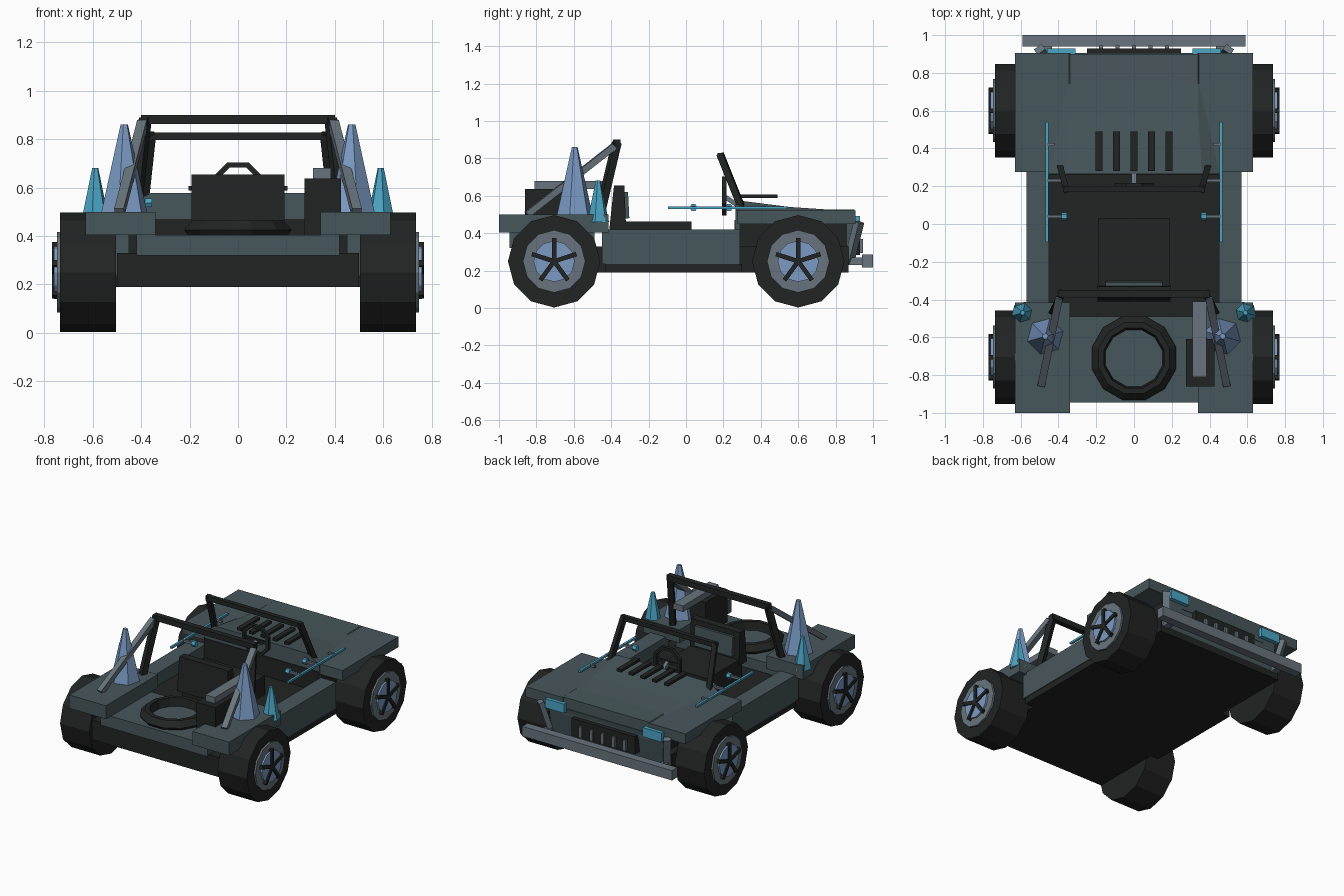
import bpy, bmesh, math
from mathutils import Vector, Matrix

if "Cube" in bpy.data.objects:
    bpy.data.objects.remove(bpy.data.objects["Cube"])

def material(name, rgb):
    m = bpy.data.materials.new(name)
    m.diffuse_color = (*rgb, 1)
    m.use_nodes = True
    m.node_tree.nodes["Principled BSDF"].inputs["Base Color"].default_value = m.diffuse_color
    return m

TEAL = material("dark teal", (0.064, 0.096, 0.104))
BLACK = material("near black", (0.016, 0.017, 0.017))
GREY = material("steel grey", (0.138, 0.175, 0.205))
BLUE = material("light blue", (0.2, 0.33, 0.56))
CYAN = material("bright cyan", (0.07, 0.38, 0.56))

def finish(bm, name, mat):
    bmesh.ops.recalc_face_normals(bm, faces=bm.faces)
    me = bpy.data.meshes.new(name)
    bm.to_mesh(me)
    bm.free()
    me.materials.append(mat)
    ob = bpy.data.objects.new(name, me)
    bpy.context.collection.objects.link(ob)
    return ob

def box(name, lo, hi, mat):
    lo, hi = Vector(lo), Vector(hi)
    size = [abs(v) for v in hi - lo]
    bm = bmesh.new()
    bmesh.ops.create_cube(bm, size=1, matrix=Matrix.Translation((lo + hi) / 2) @ Matrix.Diagonal((*size, 1)))
    return finish(bm, name, mat)

def bar(name, p, q, w, h, mat):
    """Rectangular bar from p to q; w is the more sideways width."""
    p, q = Vector(p), Vector(q)
    d = (q - p).normalized()
    side = d.cross(Vector((0, 0, 1)))
    side = side.normalized() if side.length > 0.01 else Vector((1, 0, 0))
    up = side.cross(d)
    rot = Matrix((side, d, up)).transposed().to_4x4()
    bm = bmesh.new()
    bmesh.ops.create_cube(bm, size=1, matrix=Matrix.Translation((p + q) / 2) @ rot
                          @ Matrix.Diagonal((w, (q - p).length, h, 1)))
    return finish(bm, name, mat)

def cone(name, c, r1, r2, depth, n, mat, axis='Z', spin=0):
    """Cone or cylinder centred on c."""
    rot = Matrix.Rotation(math.pi / 2, 4, 'Y') if axis == 'X' else Matrix()
    bm = bmesh.new()
    bmesh.ops.create_cone(bm, cap_ends=True, segments=n, radius1=r1, radius2=r2, depth=depth,
                          matrix=Matrix.Translation(c) @ rot @ Matrix.Rotation(spin, 4, 'Z'))
    return finish(bm, name, mat)

def ring(name, c, profile, n, mat, rot=Matrix()):
    """Closed (radius, height) profile swept round the z axis."""
    bm = bmesh.new()
    loops = []
    for i in range(n):
        a = 2 * math.pi * (i + 0.5) / n
        loops.append([bm.verts.new((r * math.cos(a), r * math.sin(a), z)) for r, z in profile])
    k = len(profile)
    for i in range(n):
        a, b = loops[i], loops[(i + 1) % n]
        for j in range(k):
            bm.faces.new((a[j], a[(j + 1) % k], b[(j + 1) % k], b[j]))
    bmesh.ops.transform(bm, matrix=Matrix.Translation(c) @ rot, verts=bm.verts)
    return finish(bm, name, mat)

def loft(name, sections, mat):
    bm = bmesh.new()
    rows = [[bm.verts.new(p) for p in s] for s in sections]
    k = len(rows[0])
    for a, b in zip(rows, rows[1:]):
        for j in range(k):
            bm.faces.new((a[j], a[(j + 1) % k], b[(j + 1) % k], b[j]))
    bm.faces.new(rows[0])
    bm.faces.new(rows[-1])
    return finish(bm, name, mat)

# Chassis and main body
box("chassis", (-0.5, -0.93, 0.19), (0.5, 0.87, 0.33), BLACK)
box("underside", (-0.565, -0.43, 0.19), (0.565, 0.3, 0.235), BLACK)
box("rear_deck", (-0.42, -0.945, 0.32), (0.42, -0.49, 0.405), TEAL)
box("engine_bay", (-0.45, 0.26, 0.3), (0.45, 0.86, 0.47), BLACK)

# Hood: (y, base half width, top half width, top height)
loft("hood", [[(-b, y, 0.4), (b, y, 0.4), (b, y, min(z, 0.523)), (t, y, z), (-t, y, z), (-b, y, min(z, 0.523))]
              for y, b, t, z in ((0.265, 0.455, 0.36, 0.577), (0.56, 0.385, 0.34, 0.54),
                                 (0.74, 0.345, 0.34, 0.528), (0.9, 0.345, 0.34, 0.526))], TEAL)
for i in range(5):
    x = (i - 2) * 0.093
    box("hood_vent", (x - 0.018, 0.28, 0.588), (x + 0.018, 0.49, 0.606), BLACK)

# Nose: grille, bumper
loft("nose_panel", [[(-0.45, y, z), (0.45, y, z), (0.45, y - 0.05, z), (-0.45, y - 0.05, z)]
                    for y, z in ((0.87, 0.24), (0.905, 0.45))], TEAL)
box("grille", (-0.25, 0.87, 0.285), (0.25, 0.93, 0.41), BLACK)
for i in range(5):
    x = (i - 2) * 0.087
    box("grille_bar", (x - 0.011, 0.92, 0.295), (x + 0.011, 0.945, 0.37), GREY)
box("bumper", (-0.59, 0.94, 0.217), (0.59, 1.0, 0.287), GREY)

# Seat
box("seat_base", (-0.19, -0.36, 0.33), (0.19, 0.03, 0.463), BLACK)
loft("seat_back", [[(-0.193, a, z), (0.193, a, z), (0.193, b, z), (-0.193, b, z)]
                   for a, b, z in ((-0.41, -0.32, 0.42), (-0.385, -0.33, 0.655))], BLACK)
bar("seat_panel", (0, -0.313, 0.48), (0, -0.32, 0.62), 0.3, 0.02, TEAL)

# Steering wheel
ring("steering_wheel", (0, 0.205, 0.6), [(0.09, -0.012), (0.113, -0.012), (0.113, 0.012), (0.09, 0.012)],
     8, BLACK, Matrix.Rotation(math.pi / 2, 4, 'X'))
box("steering_spoke", (-0.1, 0.198, 0.59), (0.1, 0.212, 0.61), BLACK)
bar("steering_column", (0, 0.2, 0.6), (0, 0.29, 0.54), 0.025, 0.025, GREY)

# Spare tyre and cargo
ring("spare_tyre", (0, -0.71, 0), [(0.155, 0.405), (0.215, 0.405), (0.23, 0.425), (0.195, 0.463), (0.165, 0.463)],
     12, BLACK)
box("cargo_box", (0.275, -0.86, 0.405), (0.425, -0.61, 0.637), BLACK)
box("cargo_rail", (0.31, -0.81, 0.637), (0.385, -0.41, 0.68), GREY)

# Roll bar and windscreen cross bars
box("roll_bar_top", (-0.4, -0.39, 0.862), (0.4, -0.35, 0.9), BLACK)
bar("windscreen_top", (-0.375, 0.185, 0.812), (0.375, 0.185, 0.812), 0.032, 0.032, BLACK)
bar("windscreen_bottom", (-0.39, 0.285, 0.555), (0.39, 0.285, 0.555), 0.03, 0.02, BLACK)

for s in (-1, 1):
    # Sills and fenders
    box("side_sill", (s * 0.45, -0.45, 0.235), (s * 0.57, 0.29, 0.42), TEAL)
    box("rear_fender", (s * 0.34, -1.0, 0.405), (s * 0.63, -0.415, 0.5), TEAL)
    box("front_fender", (s * 0.335, 0.275, 0.45), (s * 0.63, 0.905, 0.523), TEAL)
    # Headlight and bumper strut
    bar("headlight", (s * 0.31, 0.915, 0.46), (s * 0.46, 0.915, 0.46), 0.03, 0.065, CYAN)
    bar("bumper_strut", (s * 0.5, 0.925, 0.46), (s * 0.46, 0.87, 0.24), 0.05, 0.035, GREY)
    bar("bumper_mount", (s * 0.46, 0.85, 0.25), (s * 0.46, 0.95, 0.25), 0.05, 0.04, GREY)
    # Cage
    bar("roll_bar_leg", (s * 0.383, -0.37, 0.885), (s * 0.435, -0.48, 0.42), 0.04, 0.04, BLACK)
    bar("roll_bar_brace", (s * 0.395, -0.385, 0.865), (s * 0.49, -0.85, 0.5), 0.04, 0.035, GREY)
    bar("windscreen_post", (s * 0.358, 0.182, 0.825), (s * 0.39, 0.3, 0.53), 0.032, 0.035, BLACK)
    # Side rods with handles
    box("side_rod", (s * 0.453, -0.095, 0.529), (s * 0.469, 0.54, 0.543), CYAN)
    for y in (0.04, 0.23):
        bar("rod_handle", (s * 0.46, y, 0.537), (s * 0.38, y, 0.537), 0.016, 0.016, GREY)
        cone("handle_knob", (s * 0.37, y, 0.537), 0.021, 0.021, 0.03, 6, CYAN, 'X')
    bar("rod_stub", (s * 0.46, 0.42, 0.537), (s * 0.42, 0.42, 0.537), 0.016, 0.016, GREY)
    # Crystal spikes
    cone("large_spike", (s * 0.47, -0.595, 0.675), 0.1, 0.016, 0.37, 6, BLUE, spin=0.25 * s)
    cone("small_spike", (s * 0.59, -0.47, 0.57), 0.06, 0.013, 0.222, 6, CYAN, spin=0.25 * s)
    # Wheels
    for y in (-0.705, 0.6):
        cone("tyre", (s * 0.62, y, 0.25), 0.247, 0.247, 0.23, 12, BLACK, 'X')
        cone("rim", (s * 0.7, y, 0.25), 0.167, 0.167, 0.095, 12, GREY, 'X')
        cone("hub", (s * 0.72, y, 0.25), 0.11, 0.11, 0.08, 12, BLUE, 'X')
        for k in range(5):
            a = 2 * math.pi * k / 5
            c = Vector((s * 0.757, y, 0.25))
            bar("wheel_spoke", c, c + Vector((0, math.sin(a), math.cos(a))) * 0.125, 0.024, 0.024, BLACK)
